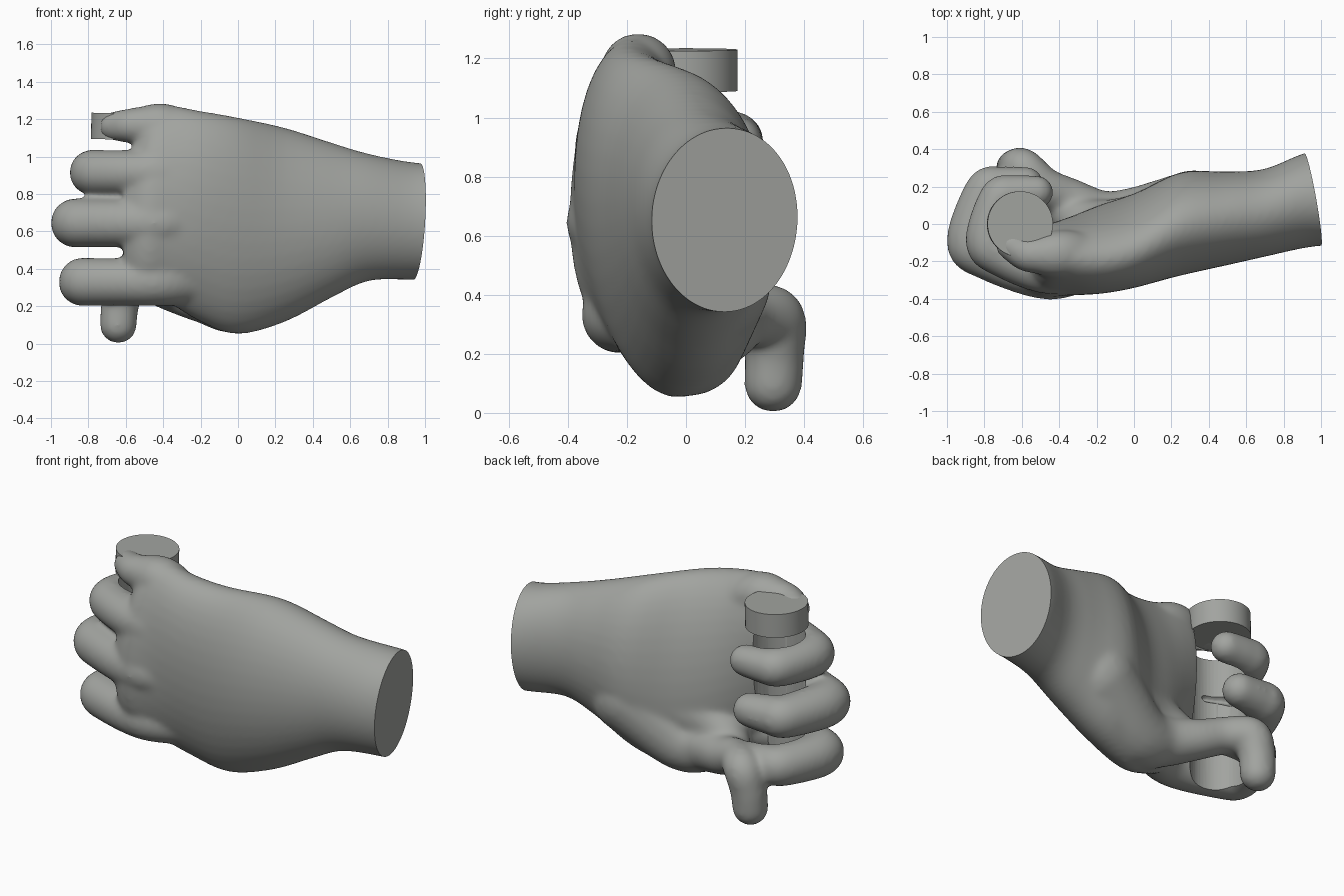
import bpy, bmesh, math
from mathutils import Vector, Matrix

cube = bpy.data.objects.get("Cube")
if cube:
    bpy.data.objects.remove(cube, do_unlink=True)

grey = bpy.data.materials.new("warm grey")
grey.use_nodes = True
COLOUR = (0.36, 0.37, 0.35, 1)
grey.diffuse_color = COLOUR
grey.node_tree.nodes["Principled BSDF"].inputs["Base Color"].default_value = COLOUR


def add_object(name, bm):
    mesh = bpy.data.meshes.new(name)
    bm.to_mesh(mesh)
    bm.free()
    mesh.materials.append(grey)
    ob = bpy.data.objects.new(name, mesh)
    bpy.context.collection.objects.link(ob)
    return ob


def smooth(ob, angle):
    bpy.ops.object.select_all(action='DESELECT')
    ob.select_set(True)
    bpy.context.view_layer.objects.active = ob
    bpy.ops.object.shade_smooth_by_angle(angle=math.radians(angle))


def spline(pts, t):
    """Catmull-Rom point at t in 0..len-1."""
    i = min(int(t), len(pts) - 2)
    u = t - i
    p1, p2 = Vector(pts[i]), Vector(pts[i + 1])
    p0 = Vector(pts[i - 1]) if i else 2 * p1 - p2
    p3 = Vector(pts[i + 2]) if i + 2 < len(pts) else 2 * p2 - p1
    return 0.5 * (2 * p1 + (p2 - p0) * u + (2 * p0 - 5 * p1 + 4 * p2 - p3) * u * u
                  + (3 * p1 - p0 - 3 * p2 + p3) * u ** 3)


def digit(bm, pts, steps=9):
    """Rounded limb along (x, y, z, radius) points."""
    for k in range((len(pts) - 1) * steps + 1):
        x, y, z, r = spline(pts, k / steps)
        bmesh.ops.create_icosphere(bm, subdivisions=3, radius=r,
                                   matrix=Matrix.Translation((x, y, z)))


def loft(bm, sections, steps=4, n=40):
    """Upright ovals along x: (x, centre y, centre z, half depth, half height, lean)."""
    rings = []
    for k in range((len(sections) - 1) * steps + 1):
        x, cy, cz, a, b, lean = spline(sections, k / steps)
        ring = []
        for j in range(n):
            c, s = (f(math.tau * j / n) for f in (math.cos, math.sin))
            ring.append(bm.verts.new((x, cy + a * c - lean * s, cz + b * s)))
        rings.append(ring)
    for r0, r1 in zip(rings, rings[1:]):
        for j in range(n):
            bm.faces.new((r0[j], r0[j - 1], r1[j - 1], r1[j]))
    bm.faces.new(rings[0])
    bm.faces.new(rings[-1][::-1])
    bmesh.ops.recalc_face_normals(bm, faces=bm.faces)


def drum(name, radius, low, high, tilt=0):
    """Upright cylinder on the axis of the grip."""
    bm = bmesh.new()
    bmesh.ops.create_cone(bm, cap_ends=True, segments=48, radius1=radius, radius2=radius,
                          depth=high - low,
                          matrix=Matrix.Translation((-.61, 0, (low + high) / 2))
                          @ Matrix.Rotation(math.radians(tilt), 4, 'Y'))
    return add_object(name, bm)


# Wrist and palm, ending in the web between the fingers
hand = bmesh.new()
loft(hand, [
    (1.10, .14, .65, .25, .31, 0),
    (0.93, .13, .655, .255, .315, 0),
    (0.70, .06, .675, .235, .34, 0),
    (0.50, .03, .66, .25, .415, 0),
    (0.25, .00, .635, .275, .52, .02),
    (0.00, -.09, .63, .245, .58, .06),
    (-.20, -.14, .68, .23, .565, .05),
    (-.38, -.18, .75, .205, .525, -.01),
    (-.47, -.20, .76, .19, .48, -.04),
    (-.54, -.21, .70, .16, .40, -.03),
    (-.61, -.22, .64, .10, .31, 0),
])

# Thumb with its fleshy base, and the heel of the palm beside it
digit(hand, [(.32, .06, .45, .23), (.02, .01, .25, .19), (-.17, .035, .25, .145),
             (-.34, .13, .28, .115), (-.48, .20, .325, .105), (-.59, .295, .32, .108),
             (-.63, .30, .21, .103), (-.64, .295, .10, .10)])
digit(hand, [(.32, .05, .60, .23), (.05, -.02, .45, .19), (-.17, -.03, .39, .16),
             (-.34, .05, .30, .11)])

# Three curled fingers: height, radius, then the knuckle path seen from above
for z, r, path in (
        (.33, .130, ((-.20, -.12), (-.45, -.225), (-.76, -.15),
                     (-.83, -.08), (-.75, .14), (-.68, .17), (-.55, .18))),
        (.645, .132, ((-.20, -.18), (-.45, -.275), (-.79, -.165),
                      (-.87, -.08), (-.79, .165), (-.72, .195), (-.58, .21))),
        (.915, .122, ((-.20, -.20), (-.45, -.255), (-.71, -.16),
                      (-.78, -.08), (-.72, .13), (-.65, .16), (-.52, .17)))):
    taper = (1, 1, 1, 1, .92, .85, .74)
    digit(hand, [(x, y, z, r * t) for (x, y), t in zip(path, taper)], steps=7)

# Little finger, ending against the end of the handle
digit(hand, [(-.20, -.15, 1.07, .09), (-.38, -.16, 1.15, .13), (-.50, -.165, 1.165, .105),
             (-.58, -.16, 1.165, .092), (-.66, -.11, 1.16, .082)])

# Fuse into one soft skin and hollow out the grip
source = add_object("hand_source", hand)
mod = source.modifiers.new("fuse", 'REMESH')
mod.mode = 'VOXEL'
mod.voxel_size = .014
mod = source.modifiers.new("soften", 'SMOOTH')
mod.factor = .5
mod.iterations = 20
cutter = drum("grip_cutter", .16, .1, 1.09)
cutter.hide_render = True
mod = source.modifiers.new("grip", 'BOOLEAN')
mod.operation = 'DIFFERENCE'
mod.solver = 'EXACT'
mod.object = cutter
graph = bpy.context.evaluated_depsgraph_get()
skin = bmesh.new()
skin.from_mesh(source.evaluated_get(graph).to_mesh())
for helper in (source, cutter):
    bpy.data.objects.remove(helper, do_unlink=True)

# Slanted flat cut at the wrist
cut = bmesh.ops.bisect_plane(skin, geom=skin.verts[:] + skin.edges[:] + skin.faces[:],
                             plane_co=(1, -.11, .66), plane_no=(1, .18, -.06),
                             clear_outer=True)
rim = [e for e in cut["geom_cut"] if isinstance(e, bmesh.types.BMEdge)]
bmesh.ops.holes_fill(skin, edges=rim, sides=0)
smooth(add_object("hand", skin), 50)

# Flat round end of the handle
smooth(drum("handle_end", .175, 1.09, 1.23, tilt=1.5), 40)
